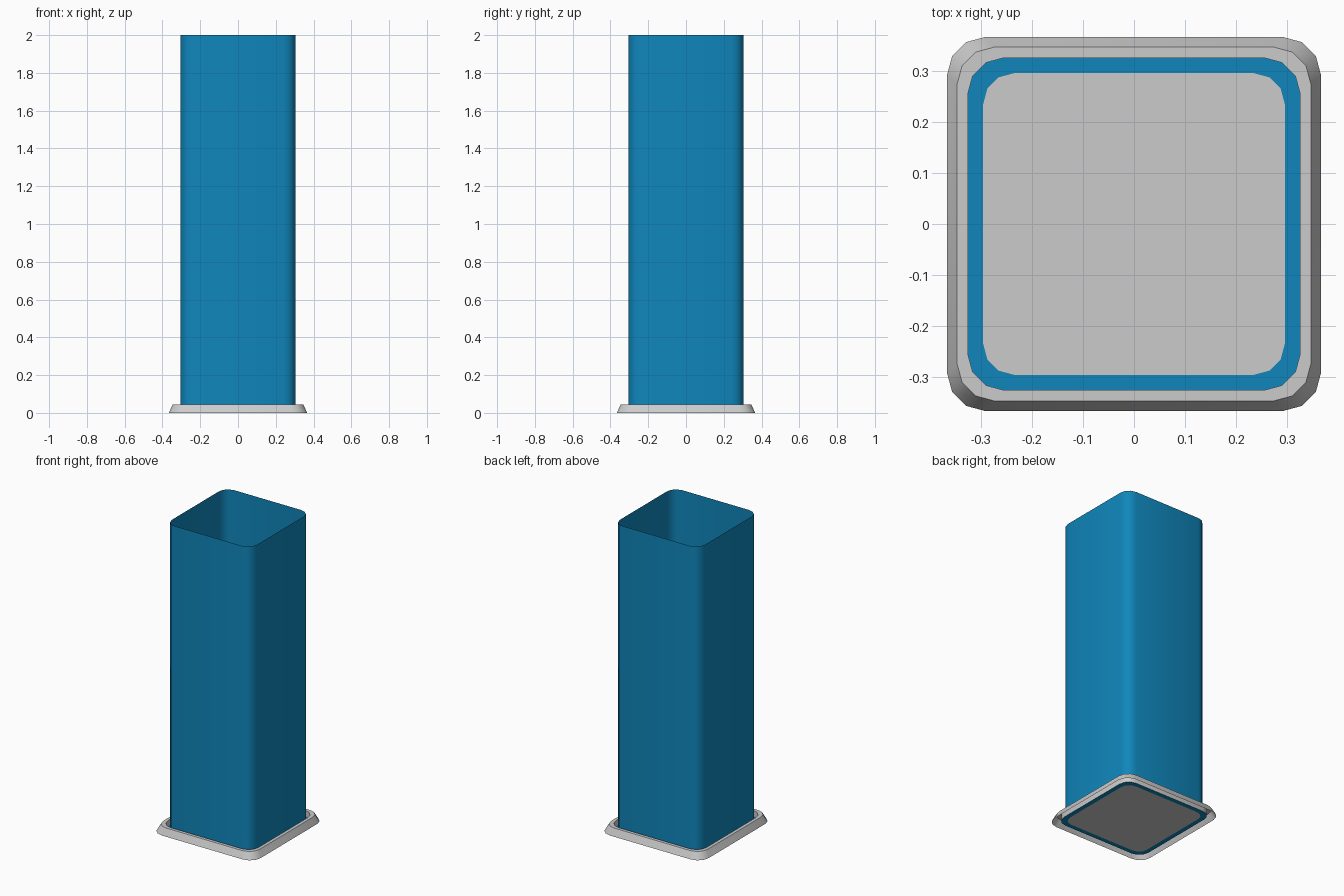
import bpy, bmesh, math

if "Cube" in bpy.data.objects:
    bpy.data.objects.remove(bpy.data.objects["Cube"])

SEG = 3  # segments per rounded corner


def rounded_square(half, radius, z):
    """Loop of points around a square with rounded corners."""
    pts = []
    c = half - radius
    for k, (sx, sy) in enumerate([(1, 1), (-1, 1), (-1, -1), (1, -1)]):
        for i in range(SEG + 1):
            a = math.radians(90 * k + 90 * i / SEG)
            pts.append((sx * c + radius * math.cos(a),
                        sy * c + radius * math.sin(a), z))
    return pts


def lofted(name, loops, color=None, cap=False):
    """Bridge successive rounded squares, optionally filling the last one."""
    bm = bmesh.new()
    rings = [[bm.verts.new(p) for p in rounded_square(*l)] for l in loops]
    for a, b in zip(rings, rings[1:]):
        n = len(a)
        for i in range(n):
            j = (i + 1) % n
            bm.faces.new((a[i], a[j], b[j], b[i]))
    if cap:
        bm.faces.new(rings[-1])
    mesh = bpy.data.meshes.new(name)
    bm.to_mesh(mesh)
    bm.free()
    obj = bpy.data.objects.new(name, mesh)
    bpy.context.collection.objects.link(obj)
    if color:
        mat = bpy.data.materials.new(name + "_paint")
        mat.diffuse_color = color
        mat.use_nodes = True
        mat.node_tree.nodes["Principled BSDF"].inputs["Base Color"].default_value = mat.diffuse_color
        mesh.materials.append(mat)
    bpy.ops.object.select_all(action='DESELECT')
    obj.select_set(True)
    bpy.context.view_layer.objects.active = obj
    bpy.ops.object.shade_smooth_by_angle(angle=math.radians(35))
    return obj


BLUE = (0.005, 0.24, 0.50, 1)
FLOOR = 0.005

# Sloped base rim, hollow underneath, with an inner wall around the groove
lofted("base_rim", [(0.366, 0.075, 0.0), (0.346, 0.072, 0.045),
                    (0.325, 0.07, 0.045), (0.325, 0.07, FLOOR)])

# Thin open-topped square tube
lofted("tube_body", [(0.305, 0.065, FLOOR), (0.305, 0.065, 2.0)], BLUE)

# Flat foot ring the tube stands on
lofted("tube_foot_ring", [(0.295, 0.06, FLOOR), (0.325, 0.07, FLOOR)], BLUE)

# Grey floor panel closing the tube
lofted("floor_panel", [(0.295, 0.06, FLOOR)], cap=True)
